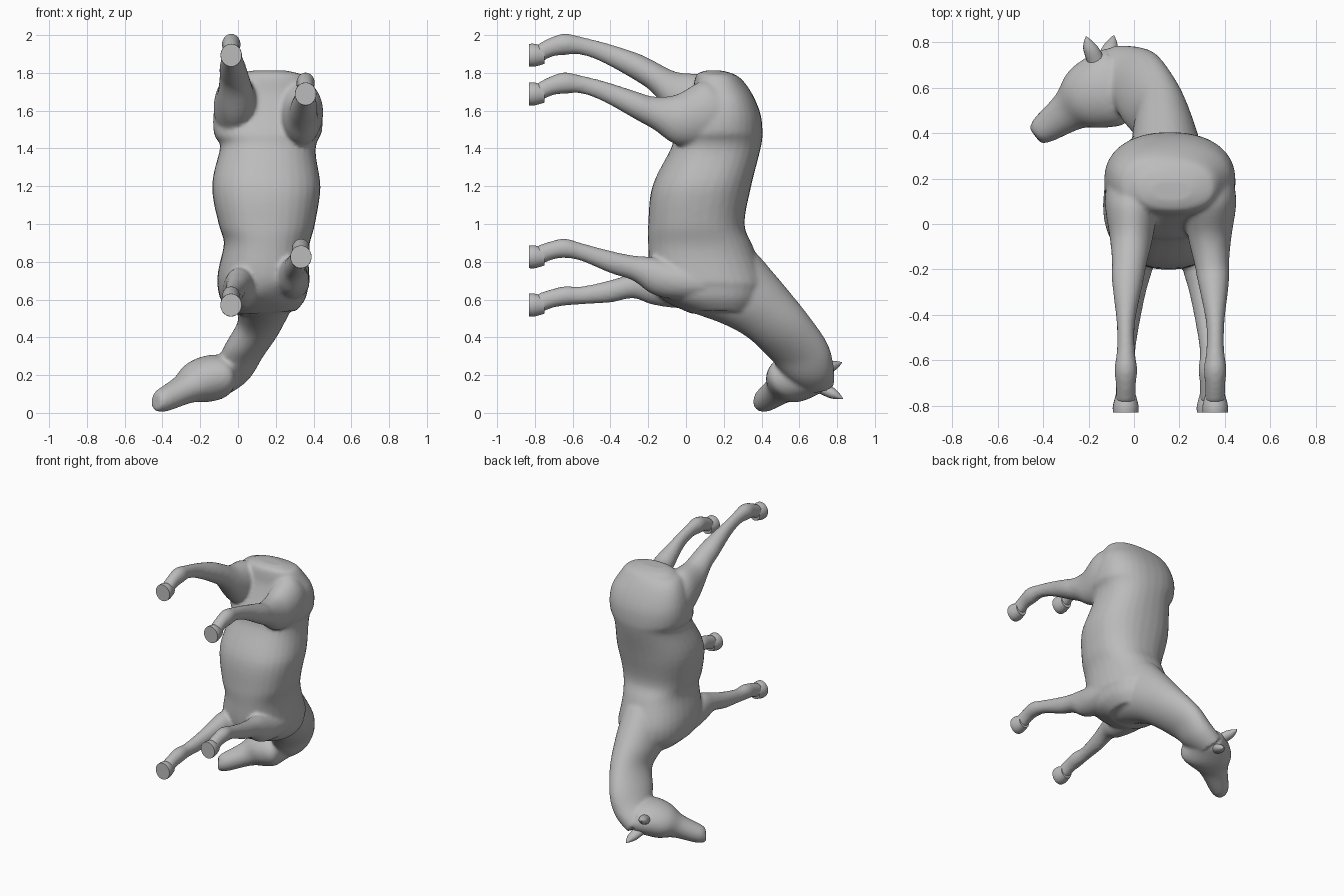
import bpy, bmesh, math
from mathutils import Vector

if "Cube" in bpy.data.objects:
    bpy.data.objects.remove(bpy.data.objects["Cube"])

grey = bpy.data.materials.new("plain_grey")
grey.diffuse_color = (0.5, 0.5, 0.5, 1)
grey.use_nodes = True
grey.node_tree.nodes["Principled BSDF"].inputs["Base Color"].default_value = grey.diffuse_color


def spline(p0, p1, p2, p3, t):
    """Catmull-Rom blend."""
    return 0.5 * (2 * p1 + (p2 - p0) * t + (2 * p0 - 5 * p1 + 4 * p2 - p3) * t * t
                  + (3 * p1 - p0 - 3 * p2 + p3) * t ** 3)


def ease(a, b, v):
    """Smooth step from 0 at a to 1 at b."""
    t = min(max((v - a) / (b - a), 0), 1)
    return t * t * (3 - 2 * t)


def loft(bm, sections, power=1.0, sides=32, steps=5):
    """Skin oval rings, each given as (edge point, opposite edge point, half width)."""
    s = [(Vector(a), Vector(b), w) for a, b, w in sections]
    fine = []
    for i in range(len(s) - 1):
        q = [s[max(i - 1, 0)], s[i], s[i + 1], s[min(i + 2, len(s) - 1)]]
        for k in range(steps):
            fine.append([spline(*(e[j] for e in q), k / steps) for j in range(3)])
    fine.append(list(s[-1]))
    mids = [(a + b) / 2 for a, b, w in fine]
    rings = []
    for i, (a, b, w) in enumerate(fine):
        path = mids[min(i + 1, len(mids) - 1)] - mids[max(i - 1, 0)]
        v = (a - b) / 2
        u = path.cross(v).normalized() * w
        ring = []
        for k in range(sides):
            t = 2 * math.pi * k / sides
            c, n = math.cos(t), math.sin(t)
            c = math.copysign(abs(c) ** power, c)
            n = math.copysign(abs(n) ** power, n)
            ring.append(bm.verts.new(mids[i] + u * c + v * n))
        rings.append(ring)
    for r, q in zip(rings, rings[1:]):
        for k in range(sides):
            j = (k + 1) % sides
            bm.faces.new((r[k], r[j], q[j], q[k]))
    bm.faces.new(rings[0][::-1])
    bm.faces.new(rings[-1])


def finish(bm, name):
    bmesh.ops.recalc_face_normals(bm, faces=bm.faces)
    mesh = bpy.data.meshes.new(name)
    bm.to_mesh(mesh)
    bm.free()
    mesh.materials.append(grey)
    ob = bpy.data.objects.new(name, mesh)
    bpy.context.collection.objects.link(ob)
    bpy.ops.object.select_all(action='DESELECT')
    bpy.context.view_layer.objects.active = ob
    ob.select_set(True)
    bpy.ops.object.shade_smooth_by_angle(angle=math.radians(45))
    return ob


def add_leg(name, rings, side, middle, spread, shift):
    """Leg from (y, low z, high z, half width); spread and shift are rules of y."""
    placed = []
    for y, z0, z1, w in rings:
        x = middle + side * spread(y)
        placed.append(((x, y, z1 + shift(y)), (x, y, z0 + shift(y)), w))
    loft(body, placed)
    # Flared, flat-soled hoof
    a, b, w = placed[0]
    x, z = a[0], (a[2] + b[2]) / 2
    bm = bmesh.new()
    loft(bm, [((x, y, z + r - .004), (x, y, z - r - .004), r * .93)
              for y, r in ((-.83, .06), (-.80, .06), (-.75, .046))], steps=4)
    finish(bm, name + "_hoof")


body = bmesh.new()

# Torso from rump to chest: z, centre x, half width, y range
torso = ((1.812, .165, .09, .10, .19), (1.795, .165, .16, .06, .25), (1.76, .165, .215, .045, .30),
         (1.68, .16, .265, .03, .355), (1.58, .158, .288, -.01, .395), (1.48, .158, .285, -.06, .405),
         (1.4, .158, .253, -.08, .395), (1.2, .15, .287, -.178, .345), (1.0, .153, .255, -.20, .31),
         (.88, .15, .225, -.20, .355), (.7, .135, .245, -.19, .42), (.6, .145, .22, -.12, .40),
         (.53, .15, .16, .02, .35))
loft(body, [((x, y1, z), (x, y0, z), w) for z, x, w, y0, y1 in torso], power=.86)

# Neck from shoulders to poll (crest point, throat point, half width)
loft(body, [
    ((.15, .38, .84), (.15, .00, .54), .18), ((.145, .54, .65), (.12, .19, .475), .145),
    ((.14, .655, .50), (.07, .33, .405), .112), ((.09, .75, .35), (-.02, .43, .32), .098),
    ((.02, .78, .23), (-.06, .50, .25), .095), ((-.08, .785, .15), (-.10, .56, .20), .085)], steps=8)

# Head from poll to muzzle (forehead point, jaw point, half width)
loft(body, [
    ((-.12, .775, .18), (-.01, .56, .22), .095), ((-.21, .735, .18), (-.03, .45, .20), .12),
    ((-.29, .67, .155), (-.12, .425, .175), .115), ((-.345, .57, .125), (-.22, .425, .125), .08),
    ((-.44, .465, .066), (-.36, .365, .066), .062), ((-.46, .42, .062), (-.41, .355, .06), .045)])

# Hind legs: one profile, the left one raised
hind = ((-.79, 1.64, 1.745, .044), (-.71, 1.68, 1.785, .044), (-.64, 1.69, 1.803, .05),
        (-.55, 1.69, 1.785, .039), (-.43, 1.645, 1.755, .041), (-.26, 1.55, 1.70, .068),
        (-.17, 1.50, 1.675, .077), (-.05, 1.42, 1.685, .097), (.10, 1.42, 1.76, .118),
        (.22, 1.48, 1.70, .10))
# Fore legs: one profile, the left one lowered
fore = ((-.79, .775, .885, .044), (-.71, .81, .91, .043), (-.64, .82, .923, .048),
        (-.55, .803, .898, .04), (-.40, .74, .858, .049), (-.28, .70, .833, .06),
        (-.18, .63, .825, .078), (-.05, .60, .80, .095), (.10, .60, .78, .095))
for side, label in ((1, "right"), (-1, "left")):
    left = side < 0
    add_leg("hind_" + label, hind, side, .161,
            lambda y: .197 - .025 * ease(-.4, 0, y),
            lambda y: left * .205 * ease(.2, -.25, y))
    add_leg("fore_" + label, fore, side, .148,
            lambda y: .185 - .05 * ease(-.65, -.05, y),
            lambda y: -left * (.045 + .21 * ease(-.1, -.68, y)))

# Fuse the overlapping volumes into one smooth skin
horse = finish(body, "horse_body")
fuse = horse.modifiers.new("fuse", 'REMESH')
fuse.mode = 'VOXEL'
fuse.voxel_size = 0.012
fuse.use_smooth_shade = True
soft = horse.modifiers.new("soften", 'SMOOTH')
soft.factor = 0.5
soft.iterations = 5

# Ears: broad at the root, pointed and slightly flattened
for name, base, tip in (("upper_ear", (-.165, .715, .225), (-.21, .825, .267)),
                        ("lower_ear", (-.125, .715, .135), (-.09, .83, .075))):
    base, tip, across = Vector(base), Vector(tip), Vector((1, 0, 0))
    bm = bmesh.new()
    loft(bm, [(base.lerp(tip, t) + across * r, base.lerp(tip, t) - across * r, r * .8)
              for t, r in ((0, .042), (.5, .036), (.8, .02), (1, .003))], sides=16)
    finish(bm, name)
